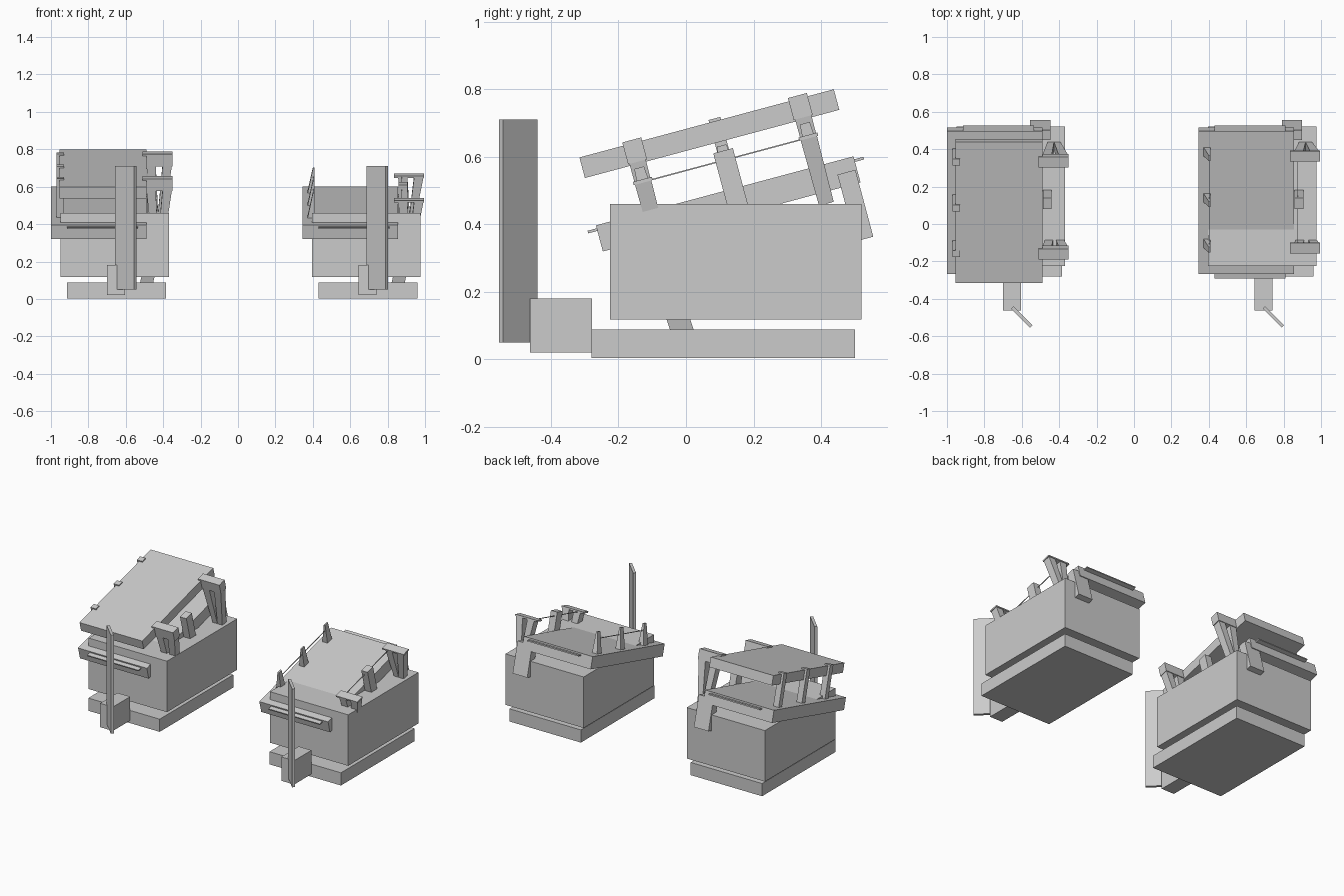
import bpy, bmesh, math
from mathutils import Matrix, Vector

if "Cube" in bpy.data.objects:
    bpy.data.objects.remove(bpy.data.objects["Cube"])

SLOPE = math.radians(15)


def prism(name, b, t, bs, ts, mat):
    """Four-sided block from bottom centre b (size bs) to top centre t (size ts)."""
    bm = bmesh.new()
    rings = []
    for c, s in ((b, bs), (t, ts)):
        rings.append([bm.verts.new((c[0] + i * s[0] / 2, c[1] + j * s[1] / 2, c[2]))
                      for i, j in ((-1, -1), (1, -1), (1, 1), (-1, 1))])
    lo, hi = rings
    bm.faces.new(lo[::-1])
    bm.faces.new(hi)
    for i in range(4):
        k = (i + 1) % 4
        bm.faces.new((lo[i], lo[k], hi[k], hi[i]))
    me = bpy.data.meshes.new(name)
    bm.to_mesh(me)
    bm.free()
    ob = bpy.data.objects.new(name, me)
    ob.matrix_world = mat
    bpy.context.collection.objects.link(ob)
    return ob


def box(name, x, y, z, mat):
    c = ((x[0] + x[1]) / 2, (y[0] + y[1]) / 2)
    s = (x[1] - x[0], y[1] - y[0])
    return prism(name, (*c, z[0]), (*c, z[1]), s, s, mat)


def machine(tag, x0, lid):
    flat = Matrix.Translation((x0, 0, 0))
    tilt = Matrix.Translation((x0, 0.125, 0.46)) @ Matrix.Rotation(SLOPE, 4, 'X')
    n = lambda s: f"{tag}_{s}"

    # Upright body
    box(n("base"), (-.915, -.385), (-.28, .50), (.003, .088), flat)
    box(n("body"), (-.95, -.37), (-.225, .52), (.118, .46), flat)
    prism(n("support_post"), (-.49, -.01, .08), (-.48, -.025, .125), (.07, .07), (.07, .07), flat)
    box(n("handle_block"), (-.70, -.605), (-.462, -.278), (.02, .18), flat)
    turn = flat @ Matrix.Translation((-.6, -.497, 0)) @ Matrix.Rotation(math.radians(-45), 4, 'Z')
    box(n("handle_plate"), (-.072, .072), (-.009, .009), (.05, .71), turn)

    # Sloping bed with the thin sheet running through it
    box(n("bed"), (-1.0, -.49), (-.395, .395), (-.04, .04), tilt)
    box(n("sheet"), (-.915, -.535), (-.423, .423), (.023, .031), tilt)
    box(n("rear_hanger"), (-.555, -.447), (.335, .39), (-.205, .0), tilt)
    box(n("middle_post"), (-.487, -.44), (-.004, .056), (-.04, .156), tilt)
    if lid:
        box(n("lid"), (-.955, -.49), (-.39, .39), (.184, .247), tilt)

    # Posts along the left edge
    top = .255 if lid else .172
    for i, u in enumerate((-.227, .026, .281)):
        w = .036
        if lid:
            prism(n(f"left_post_{i}"), (-.95, u, .03), (-.95, u, top), (.04, w), (.04, w), tilt)
        else:
            prism(n(f"left_post_{i}"), (-.955, u, .03), (-.94, u, top), (.04, .05), (.01, .03), tilt)

    # Brackets on the right edge: two splayed legs under a cross head
    for i, u in enumerate((-.227, .281)):
        h = (.19, .257) if lid else (.126, .136)
        head_x = (-.51, -.35)
        box(n(f"bracket_head_{i}"), head_x, (u - .029, u + .029), h, tilt)
        for side, xt, xb in (("outer", -.378, -.41), ("inner", -.465, -.445)):
            prism(n(f"bracket_leg_{side}_{i}"), (xb, u, -.075), (xt, u, h[0] + .005),
                  (.035, .045), (.05, .05), tilt)

    # Thin tie wires on the open machine
    if not lid:
        for x in (-.943, -.47):
            box(n("tie_wire"), (x - .002, x + .002), (-.227, .281), (.126, .130), tilt)


machine("closed", 0.0, True)
machine("open", 1.345, False)
